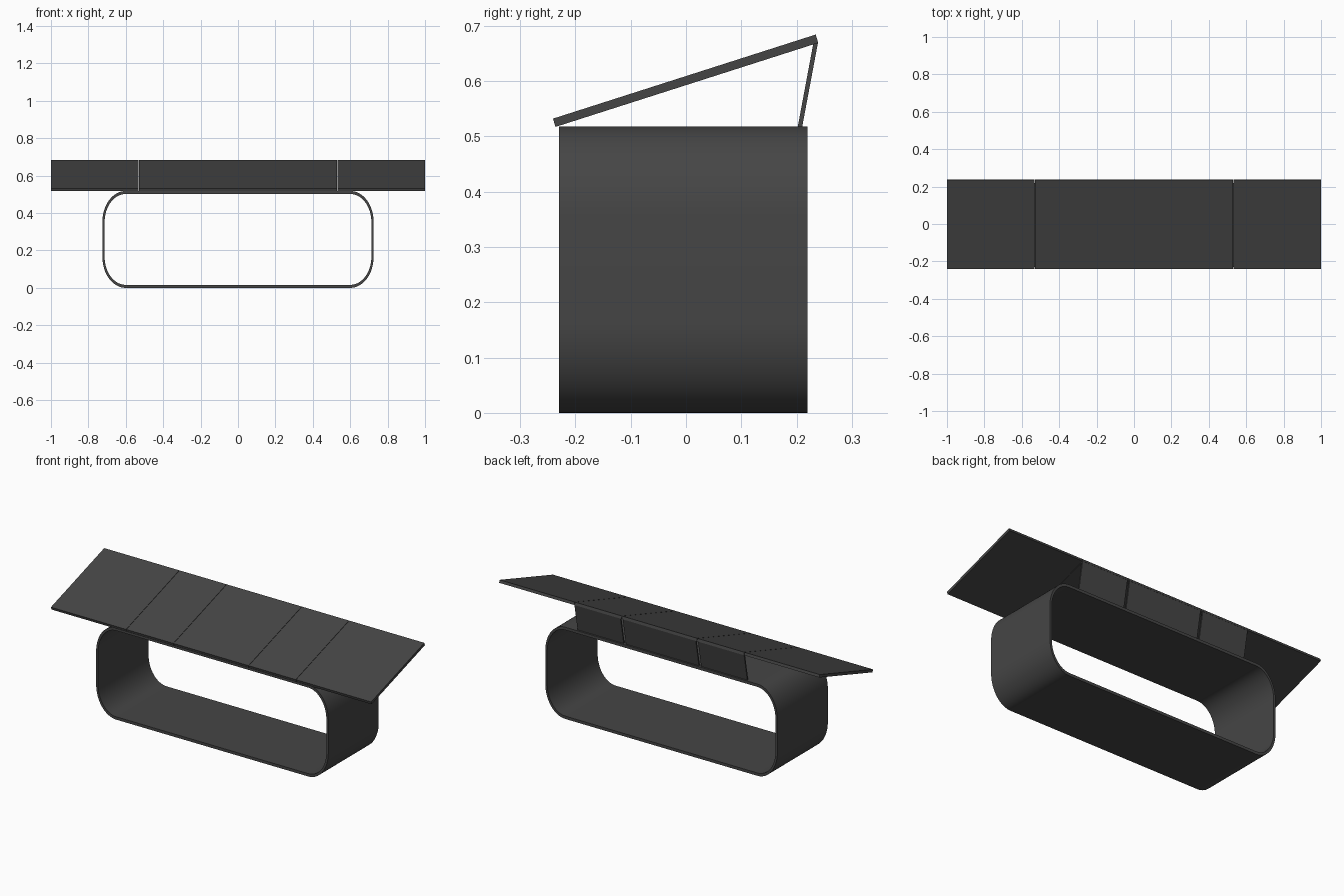
import bpy, bmesh, math

if "Cube" in bpy.data.objects:
    bpy.data.objects.remove(bpy.data.objects["Cube"])

mat = bpy.data.materials.new("dark_grey")
mat.diffuse_color = (0.06, 0.06, 0.06, 1)
mat.use_nodes = True
mat.node_tree.nodes["Principled BSDF"].inputs["Base Color"].default_value = mat.diffuse_color


def finish(name, bm):
    bmesh.ops.recalc_face_normals(bm, faces=bm.faces[:])
    me = bpy.data.meshes.new(name)
    bm.to_mesh(me)
    bm.free()
    ob = bpy.data.objects.new(name, me)
    bpy.context.collection.objects.link(ob)
    me.materials.append(mat)
    return ob


def extrude_x(name, profile, x0, x1):
    """Prism from a (y, z) profile, spanning x0..x1."""
    bm = bmesh.new()
    a = [bm.verts.new((x0, y, z)) for y, z in profile]
    b = [bm.verts.new((x1, y, z)) for y, z in profile]
    bm.faces.new(a)
    bm.faces.new(b)
    n = len(profile)
    for i in range(n):
        j = (i + 1) % n
        bm.faces.new((a[i], a[j], b[j], b[i]))
    return finish(name, bm)


def rounded(hx, z0, z1, rx, rz, seg=16):
    """Rounded rectangle with elliptical corners, as (x, z) points."""
    pts = []
    for k, (sx, cz) in enumerate([(1, z1 - rz), (-1, z1 - rz), (-1, z0 + rz), (1, z0 + rz)]):
        for i in range(seg + 1):
            t = math.pi / 2 * (k + i / seg)
            pts.append((sx * (hx - rx) + rx * math.cos(t), cz + rz * math.sin(t)))
    return pts


# Base loop: hollow rounded band
outer = rounded(0.725, 0.0, 0.518, 0.125, 0.165)
inner = rounded(0.713, 0.016, 0.502, 0.113, 0.149)
bm = bmesh.new()
rings = [[bm.verts.new((x, y, z)) for x, z in pts]
         for pts, y in ((outer, -0.23), (outer, 0.22), (inner, 0.22), (inner, -0.23))]
n = len(outer)
for r in range(4):
    p, q = rings[r], rings[(r + 1) % 4]
    for i in range(n):
        j = (i + 1) % n
        bm.faces.new((p[i], p[j], q[j], q[i]))
band = finish("base_loop", bm)
bpy.context.view_layer.objects.active = band
band.select_set(True)
bpy.ops.object.shade_smooth_by_angle()

# Sloped top: five boards with hairline seams
top = [(-0.236, 0.517), (0.239, 0.669), (0.2345, 0.684), (-0.2405, 0.532)]
cuts = [-1, -0.53, -0.235, 0.235, 0.53, 1]
seam = 0.001
for i in range(5):
    x0 = cuts[i] + (seam if i > 0 else 0)
    x1 = cuts[i + 1] - (seam if i < 4 else 0)
    extrude_x(f"top_board_{i + 1}", top, x0, x1)

# Rear props: three thin leaning panels with small gaps
prop = [(0.202, 0.517), (0.210, 0.517), (0.2385, 0.669), (0.230, 0.667)]
for i, (x0, x1) in enumerate([(-0.53, -0.242), (-0.228, 0.228), (0.242, 0.53)]):
    extrude_x(f"rear_prop_{i + 1}", prop, x0, x1)
